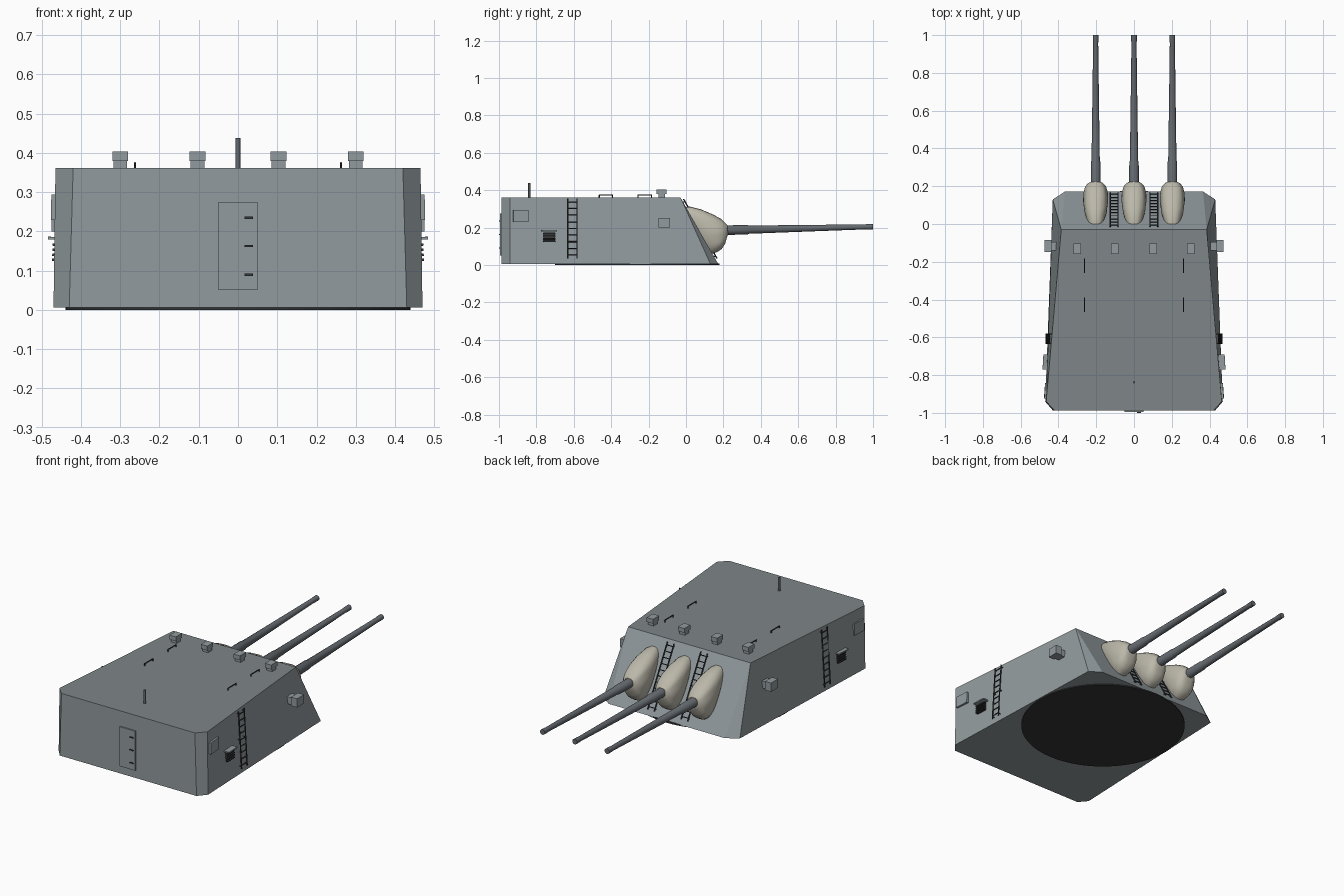
import bpy, bmesh, math
from mathutils import Vector, Matrix

if "Cube" in bpy.data.objects:
    bpy.data.objects.remove(bpy.data.objects["Cube"])


def material(name, rgb):
    m = bpy.data.materials.new(name)
    m.diffuse_color = (*rgb, 1)
    m.use_nodes = True
    m.node_tree.nodes["Principled BSDF"].inputs["Base Color"].default_value = m.diffuse_color
    return m


HULL = material("hull_grey", (0.29, 0.33, 0.345))
ROOF = material("roof_grey", (0.21, 0.24, 0.25))
STEEL = material("barrel_grey", (0.13, 0.145, 0.16))
DARK = material("dark_metal", (0.035, 0.037, 0.04))
CANVAS = material("canvas", (0.50, 0.48, 0.40))


def finish(name, bm, mat, smooth=False):
    bmesh.ops.recalc_face_normals(bm, faces=bm.faces)
    me = bpy.data.meshes.new(name)
    bm.to_mesh(me)
    bm.free()
    me.materials.append(mat)
    ob = bpy.data.objects.new(name, me)
    bpy.context.collection.objects.link(ob)
    if smooth:
        bpy.context.view_layer.objects.active = ob
        ob.select_set(True)
        bpy.ops.object.shade_smooth_by_angle(angle=math.radians(35))
        ob.select_set(False)
    return ob


def add_box(bm, centre, size, frame=Matrix.Identity(4)):
    m = frame @ Matrix.Translation(centre) @ Matrix.Diagonal((*size, 1))
    bmesh.ops.create_cube(bm, size=1, matrix=m)


def add_rod(bm, a, b, r, n=8):
    a, b = Vector(a), Vector(b)
    rot = (b - a).to_track_quat('Z', 'Y').to_matrix().to_4x4()
    bmesh.ops.create_cone(bm, cap_ends=True, segments=n, radius1=r, radius2=r,
                          depth=(b - a).length, matrix=Matrix.Translation((a + b) / 2) @ rot)


def loft(bm, rings):
    vs = [[bm.verts.new(p) for p in ring] for ring in rings]
    n = len(vs[0])
    for a, b in zip(vs, vs[1:]):
        for i in range(n):
            bm.faces.new((a[i], a[(i + 1) % n], b[(i + 1) % n], b[i]))
    bm.faces.new(vs[0])
    bm.faces.new(vs[-1])


# Gunhouse: bottom and roof outlines lofted, front corners meet at a point
def outline(half, z):
    return [(x, y, z) for x, y in half] + [(-x, y, z) for x, y in reversed(half)]


bm = bmesh.new()
loft(bm, [outline([(.43, -.987), (.47, -.94), (.43, .13), (.365, .172)], .006),
          outline([(.42, -.987), (.465, -.94), (.385, -.03), (.385, -.03)], .362)])
bmesh.ops.remove_doubles(bm, verts=bm.verts, dist=1e-4)
body = finish("gunhouse", bm, HULL)
body.data.materials.append(ROOF)
for p in body.data.polygons:
    if p.normal.z > .95:
        p.material_index = 1

# Round turntable under the house
bm = bmesh.new()
bmesh.ops.create_cone(bm, cap_ends=True, segments=64, radius1=.44, radius2=.44,
                      depth=.008, matrix=Matrix.Translation((0, -.26, .004)))
finish("turntable", bm, DARK)

# Guns and canvas blast bags
BAG = [(-.012, .31, .134, .058, .05), (.02, .312, .145, .062, .06), (.08, .297, .168, .07, .065),
       (.14, .272, .19, .085, .063), (.188, .246, .209, .112, .054),
       (.212, .222, .219, .147, .04), (.222, .213, .224, .16, .027)]  # top y,z, bottom y,z, half width
BARREL = [(.05, .027), (.33, .025), (.335, .022), (.62, .018), (.96, .0135), (.97, .015), (1, .015)]
for label, gx in (("left", -.203), ("middle", 0), ("right", .203)):
    bm = bmesh.new()
    rings = []
    for y, r in BARREL:
        z = .186 + (y - .22) * .024
        rings.append([(gx + r * math.cos(k * math.tau / 20), y, z + r * math.sin(k * math.tau / 20))
                      for k in range(20)])
    loft(bm, rings)
    finish(label + "_gun_barrel", bm, STEEL, True)

    bm = bmesh.new()
    rings = []
    for j, (ty, tz, by, bz, w) in enumerate(BAG):
        ring = []
        for k in range(32):
            a = k * math.tau / 32
            c, s = math.cos(a), math.sin(a)
            fold = 1 + (.025 * math.cos(8 * a) if 1 < j < 5 else 0)
            u = math.copysign(abs(c) ** .75, c) * fold
            v = math.copysign(abs(s) ** .85, s)
            ring.append((gx + w * u, (ty + by) / 2 + v * (ty - by) / 2, (tz + bz) / 2 + v * (tz - bz) / 2))
        rings.append(ring)
    loft(bm, rings)
    finish(label + "_blast_bag", bm, CANVAS, True)


# Ladder between two points, with stand-off brackets towards the wall
def ladder(name, low, high, across, normal, width, rungs):
    low, high, across, normal = map(Vector, (low, high, across, normal))
    side, off = across.normalized() * width / 2, normal.normalized() * .01
    bm = bmesh.new()
    for s in (side, -side):
        add_rod(bm, low + s + off, high + s + off, .0035, 6)
        for t in (.04, .5, .96):
            p = low.lerp(high, t) + s
            add_rod(bm, p - off * .3, p + off, .003, 6)
    for k in range(rungs):
        p = low.lerp(high, (k + .5) / rungs) + off
        add_rod(bm, p - side, p + side, .003, 6)
    finish(name, bm, DARK)


def wall_x(y, z):
    t = (z - .006) / .356
    return (.47 - .0374 * (y + .94)) * (1 - t) + (.465 - .0879 * (y + .94)) * t


def wall_frame(s, y, z):
    # local x = outwards, y = along the wall, z = up the wall
    p = Vector((s * wall_x(y, z), y, z))
    u = Vector((s * (wall_x(y + .05, z) - wall_x(y - .05, z)), .1, 0)).normalized()
    v = Vector((s * (wall_x(y, z + .05) - wall_x(y, z - .05)), 0, .1)).normalized()
    n = u.cross(v).normalized() * s
    m = Matrix((n, u, v)).transposed().to_4x4()
    m.translation = p
    return m


for s, label in ((1, "right"), (-1, "left")):
    # Ladders on the sloping face and the side walls
    ladder(label + "_front_ladder", (s * .105, .157, .03), (s * .105, -.022, .348),
           (1, 0, 0), (0, .355, .2), .042, 11)
    ladder(label + "_side_ladder", (s * wall_x(-.607, .035), -.607, .035),
           (s * wall_x(-.607, .355), -.607, .355), (0, 1, 0), (s, 0, 0), .05, 9)

    # Side hatch
    bm = bmesh.new()
    add_box(bm, (.003, 0, 0), (.016, .082, .065), wall_frame(s, -.883, .262))
    finish(label + "_side_hatch", bm, HULL)

    # Louvred vent with a cover plate
    f = wall_frame(s, -.732, .15)
    bm = bmesh.new()
    add_box(bm, (.01, 0, .032), (.035, .08, .007), f)
    finish(label + "_vent_cover", bm, HULL)
    bm = bmesh.new()
    add_box(bm, (.003, 0, -.002), (.008, .062, .05), f)
    for k in range(4):
        add_box(bm, (.008, 0, -.023 + k * .013), (.014, .066, .006), f)
    finish(label + "_vent_louvres", bm, DARK)

    # Side sight box with hood
    bm = bmesh.new()
    y = -.117
    add_box(bm, (s * .432, y, .222), (.07, .046, .04))
    add_box(bm, (s * .456, y, .225), (.038, .062, .05))
    finish(label + "_side_sight", bm, HULL)

    # Roof grab rails
    bm = bmesh.new()
    for y in (-.22, -.428):
        x = s * .262
        add_rod(bm, (x, y - .038, .374), (x, y + .038, .374), .003, 6)
        for e in (-.036, .036):
            add_rod(bm, (x, y + e, .36), (x, y + e, .375), .003, 6)
    finish(label + "_roof_rails", bm, DARK)

# Roof periscopes
for i, x in enumerate((-.3, -.103, .103, .3)):
    bm = bmesh.new()
    add_box(bm, (x, -.13, .37), (.035, .036, .02))
    add_box(bm, (x, -.131, .3915), (.04, .054, .025))
    finish("periscope_%d" % (i + 1), bm, HULL)

# Roof mast
bm = bmesh.new()
add_rod(bm, (0, -.838, .355), (0, -.838, .438), .006, 12)
finish("roof_mast", bm, STEEL)

# Rear door with handles
bm = bmesh.new()
add_box(bm, (0, -.989, .163), (.1, .012, .224))
finish("rear_door", bm, HULL)
bm = bmesh.new()
for z in (.09, .163, .235):
    add_box(bm, (.027, -.997, z), (.022, .006, .006))
finish("door_handles", bm, DARK)
